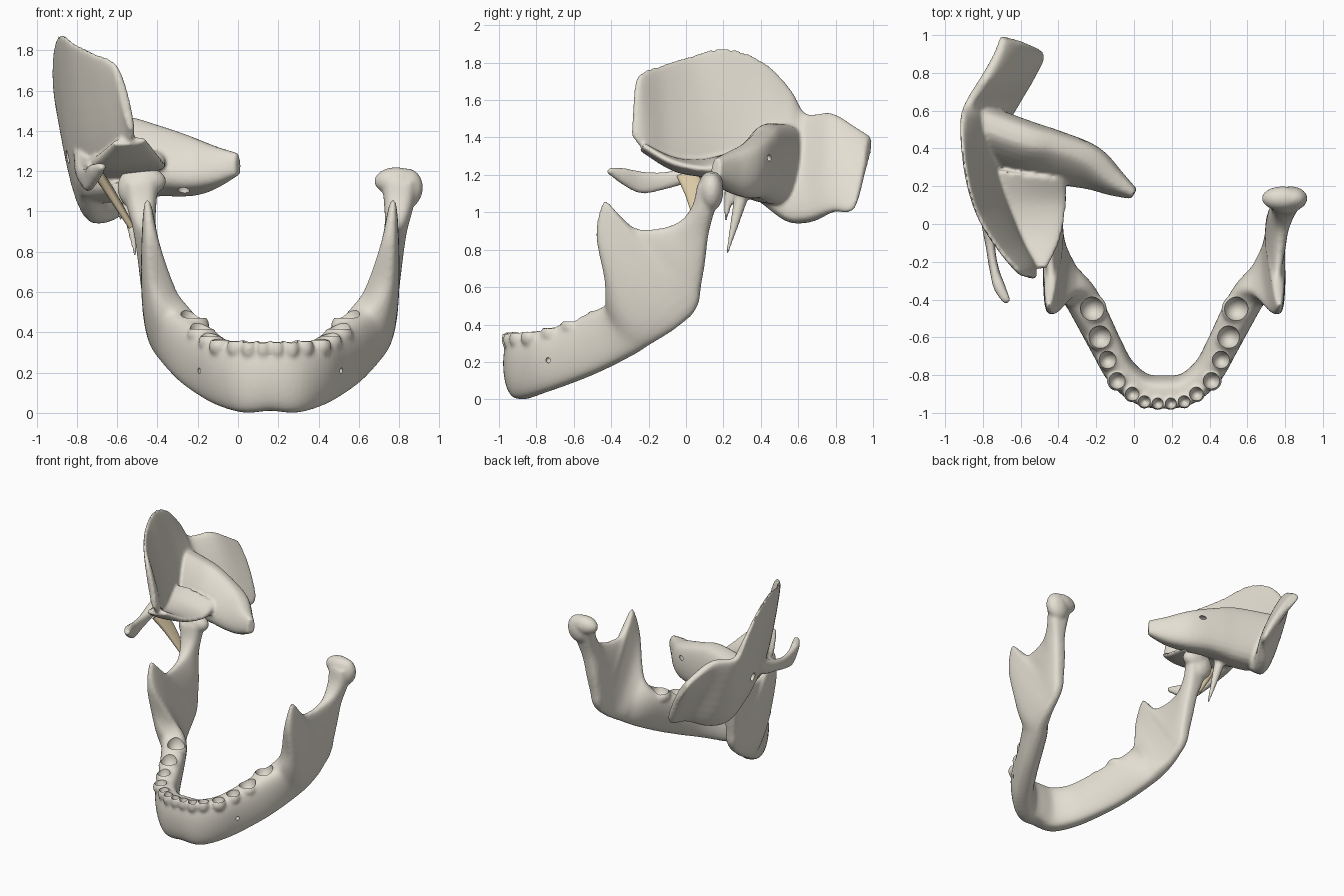
import bpy, bmesh, math
from mathutils import Vector, Matrix

if "Cube" in bpy.data.objects:
    bpy.data.objects.remove(bpy.data.objects["Cube"])

MID = 0.16  # symmetry plane of the jaw


def material(name, rgb):
    m = bpy.data.materials.new(name)
    m.use_nodes = True
    m.diffuse_color = (*rgb, 1)
    m.node_tree.nodes["Principled BSDF"].inputs["Base Color"].default_value = (*rgb, 1)
    return m


BONE = material("bone", (0.77, 0.73, 0.64))
TENDON = material("tendon", (0.70, 0.58, 0.38))


def spline(rows, steps):
    """Smooth curve through rows of numbers."""
    rows = [list(r[0]) + list(r[1]) + list(r[2]) for r in rows]
    out = []
    for i in range(len(rows) - 1):
        p0, p1 = rows[max(i - 1, 0)], rows[i]
        p2, p3 = rows[i + 1], rows[min(i + 2, len(rows) - 1)]
        for k in range(steps):
            t = k / steps
            out.append([0.5 * (2 * b + (c - a) * t + (2 * a - 5 * b + 4 * c - d) * t * t
                               + (3 * b - a - 3 * c + d) * t ** 3)
                        for a, b, c, d in zip(p0, p1, p2, p3)])
    return out + [rows[-1]]


def loft(bm, stations, steps=5, sides=24):
    """Skin rounded slabs; a station is (low end, high end, (low, high) thickness)."""
    rows = spline(stations, steps)
    mids = [(Vector(r[:3]) + Vector(r[3:6])) / 2 for r in rows]
    rings = []
    for i, r in enumerate(rows):
        low, high = Vector(r[:3]), Vector(r[3:6])
        tangent = mids[min(i + 1, len(mids) - 1)] - mids[max(i - 1, 0)]
        normal = tangent.cross(high - low).normalized()
        ring = []
        for k in range(sides):
            a = math.tau * k / sides
            v = 0.5 - 0.5 * math.cos(a)
            s = math.sin(a)
            w = math.copysign(abs(s) ** 0.6, s) * (r[6] + (r[7] - r[6]) * v) / 2
            ring.append(bm.verts.new(low.lerp(high, v) + normal * w))
        rings.append(ring)
    for a, b in zip(rings, rings[1:]):
        for k in range(sides):
            n = (k + 1) % sides
            bm.faces.new((a[k], a[n], b[n], b[k]))
    bm.faces.new(rings[0])
    bm.faces.new(rings[-1])


def ball(bm, centre, radii, tilt=0):
    m = (Matrix.Translation(centre) @ Matrix.Rotation(tilt, 4, 'Y')
         @ Matrix.Diagonal((*radii, 1)))
    bmesh.ops.create_uvsphere(bm, u_segments=20, v_segments=12, radius=1, matrix=m)


def spike(bm, base, tip, radius):
    d = Vector(tip) - Vector(base)
    m = (Matrix.Translation((Vector(base) + Vector(tip)) / 2)
         @ d.to_track_quat('Z', 'Y').to_matrix().to_4x4())
    bmesh.ops.create_cone(bm, cap_ends=True, segments=12, radius1=radius,
                          radius2=0.008, depth=d.length, matrix=m)


def make(name, bm, mat=BONE):
    bmesh.ops.recalc_face_normals(bm, faces=bm.faces)
    me = bpy.data.meshes.new(name)
    bm.to_mesh(me)
    bm.free()
    me.materials.append(mat)
    ob = bpy.data.objects.new(name, me)
    bpy.context.collection.objects.link(ob)
    return ob


def finish(ob, cutter_bm, voxel):
    """Fuse the overlapping shells, soften, carve, then bake."""
    cutter = make("cutter", cutter_bm)
    cutter.hide_render = True
    rm = ob.modifiers.new("fuse", 'REMESH')
    rm.mode = 'VOXEL'
    rm.voxel_size = voxel
    sm = ob.modifiers.new("soften", 'SMOOTH')
    sm.factor, sm.iterations = 0.5, 7
    cut = ob.modifiers.new("carve", 'BOOLEAN')
    cut.operation, cut.solver, cut.object = 'DIFFERENCE', 'EXACT', cutter
    deps = bpy.context.evaluated_depsgraph_get()
    me = bpy.data.meshes.new_from_object(ob.evaluated_get(deps))
    ob.modifiers.clear()
    ob.data = me
    bpy.data.objects.remove(cutter)


def shade(ob):
    bpy.ops.object.select_all(action='DESELECT')
    ob.select_set(True)
    bpy.context.view_layer.objects.active = ob
    bpy.ops.object.shade_smooth_by_angle(angle=math.radians(50))


# Lower jaw: half arch from chin to condyle neck, mirrored
half = [
    ((0, -.88, .01), (0, -.90, .34), (.18, .17)),
    ((.12, -.865, 0), (.12, -.88, .34), (.17, .17)),
    ((.23, -.77, .03), (.23, -.79, .36), (.15, .18)),
    ((.33, -.63, .08), (.295, -.65, .40), (.14, .19)),
    ((.43, -.46, .15), (.365, -.50, .46), (.13, .21)),
    ((.51, -.28, .24), (.44, -.40, .52), (.13, .22)),
    ((.54, -.18, .30), (.53, -.42, .64), (.15, .19)),
    ((.565, -.08, .36), (.59, -.48, .88), (.14, .11)),
    ((.575, 0, .42), (.61, -.44, 1.06), (.13, .06)),
    ((.58, .04, .46), (.60, -.37, 1.0), (.13, .06)),
    ((.585, .07, .52), (.60, -.28, .92), (.13, .06)),
    ((.59, .08, .60), (.61, -.18, .91), (.13, .07)),
    ((.60, .10, .72), (.62, -.08, .93), (.13, .08)),
    ((.62, .12, .88), (.63, -.01, .97), (.12, .11)),
    ((.64, .15, 1.0), (.635, .04, 1.05), (.15, .14)),
    ((.645, .18, 1.1), (.64, .06, 1.15), (.18, .17)),
]


def shifted(stations, s):
    return [((MID + s * b[0], *b[1:]), (MID + s * t[0], *t[1:]), w) for b, t, w in stations]


jaw = bmesh.new()
jaw_cut = bmesh.new()
loft(jaw, shifted(half, -1)[::-1] + shifted(half, 1)[1:])

# Tooth sockets: (offset, y, z, radius), low rim then hollow
sockets = [(.38, -.45, .475, .068), (.34, -.60, .42, .064), (.30, -.72, .385, .05),
           (.25, -.83, .365, .048), (.17, -.90, .36, .04), (.105, -.94, .355, .034),
           (.035, -.95, .355, .032)]
for s in (-1, 1):
    # Condyle head, with a fuller outer end
    ball(jaw, (MID + s * .625, .135, 1.15), (.11, .065, .07))
    ball(jaw, (MID + s * .67, .135, 1.11), (.088, .065, .105), s * .25)
    for dx, y, z, r in sockets:
        ball(jaw, (MID + s * dx, y, z - .035), (r * 1.15, r * 1.15, .055))
        ball(jaw_cut, (MID + s * dx, y, z + .02), (r * .95, r * .95, .085))
    ball(jaw_cut, (MID + s * .34, -.73, .21), (.02, .02, .02))
    ball(jaw_cut, (MID + s * .515, -.10, .72), (.025, .02, .03))
mandible = make("mandible", jaw)
finish(mandible, jaw_cut, 0.011)
shade(mandible)

# Temporal bone: curved squama running back into the mastoid plate
skull = bmesh.new()
loft(skull, [
    ((-.53, -.29, 1.41), (-.57, -.28, 1.58), (.04, .04)),
    ((-.53, -.23, 1.34), (-.61, -.255, 1.73), (.06, .05)),
    ((-.60, -.10, 1.26), (-.72, -.13, 1.79), (.08, .04)),
    ((-.69, .10, 1.20), (-.82, .03, 1.84), (.12, .04)),
    ((-.74, .28, 1.13), (-.88, .21, 1.88), (.14, .04)),
    ((-.74, .40, 1.05), (-.91, .41, 1.81), (.16, .04)),
    ((-.70, .54, .95), (-.91, .56, 1.66), (.18, .06)),
    ((-.63, .66, .95), (-.88, .64, 1.53), (.16, .08)),
    ((-.54, .78, 1.0), (-.79, .78, 1.53), (.10, .10)),
    ((-.48, .90, 1.02), (-.73, .90, 1.46), (.06, .09)),
    ((-.58, .96, 1.25), (-.70, .99, 1.40), (.05, .07)),
])

# Petrous ridge, steep behind and sloping in front
loft(skull, [
    ((-.74, .42, 1.05), (-.82, .55, 1.47), (.36, .20)),
    ((-.60, .37, 1.06), (-.56, .46, 1.47), (.36, .19)),
    ((-.42, .32, 1.09), (-.41, .43, 1.43), (.34, .16)),
    ((-.25, .27, 1.09), (-.23, .36, 1.37), (.28, .16)),
    ((-.12, .21, 1.12), (-.10, .24, 1.32), (.17, .12)),
    ((0, .155, 1.18), (0, .165, 1.29), (.07, .05)),
])

# Floor in front of the ridge, roofing the jaw joint
loft(skull, [
    ((-.62, -.24, 1.34), (-.46, -.23, 1.36), (.04, .04)),
    ((-.72, -.05, 1.25), (-.39, -.08, 1.27), (.09, .05)),
    ((-.76, .12, 1.24), (-.36, .10, 1.23), (.13, .06)),
    ((-.76, .30, 1.25), (-.36, .24, 1.25), (.20, .13)),
])

# Cheek process with the ridge above the ear
loft(skull, [
    ((-.66, -.42, 1.215), (-.68, -.41, 1.24), (.04, .04)),
    ((-.70, -.34, 1.15), (-.72, -.33, 1.235), (.05, .07)),
    ((-.74, -.24, 1.10), (-.74, -.24, 1.22), (.05, .05)),
    ((-.76, -.12, 1.12), (-.76, -.12, 1.215), (.05, .05)),
    ((-.77, .02, 1.16), (-.77, .02, 1.25), (.08, .08)),
    ((-.76, .18, 1.20), (-.77, .20, 1.33), (.10, .10)),
    ((-.79, .35, 1.35), (-.81, .35, 1.42), (.08, .06)),
    ((-.87, .58, 1.43), (-.87, .58, 1.50), (.04, .04)),
])

# Styloid spikes below the ear
spike(skull, (-.56, .31, 1.14), (-.51, .22, .78), .045)
spike(skull, (-.60, .24, 1.14), (-.58, .21, .95), .035)

# Ear canal outside, nerve and artery openings in the ridge
skull_cut = bmesh.new()
ball(skull_cut, (-.84, .38, 1.27), (.12, .03, .032))
ball(skull_cut, (-.27, .24, 1.10), (.03, .03, .04))
ball(skull_cut, (-.28, .40, 1.29), (.04, .06, .028))
temporal = make("temporal_bone", skull)
finish(temporal, skull_cut, 0.011)
shade(temporal)

# Joint ligament from the cheek process to the jaw neck
band = bmesh.new()
loft(band, [
    ((-.70, -.05, 1.19), (-.70, .07, 1.20), (.05, .05)),
    ((-.63, 0, 1.08), (-.63, .10, 1.10), (.045, .045)),
    ((-.53, .05, .92), (-.53, .10, .93), (.03, .03)),
])
shade(make("joint_ligament", band, TENDON))
